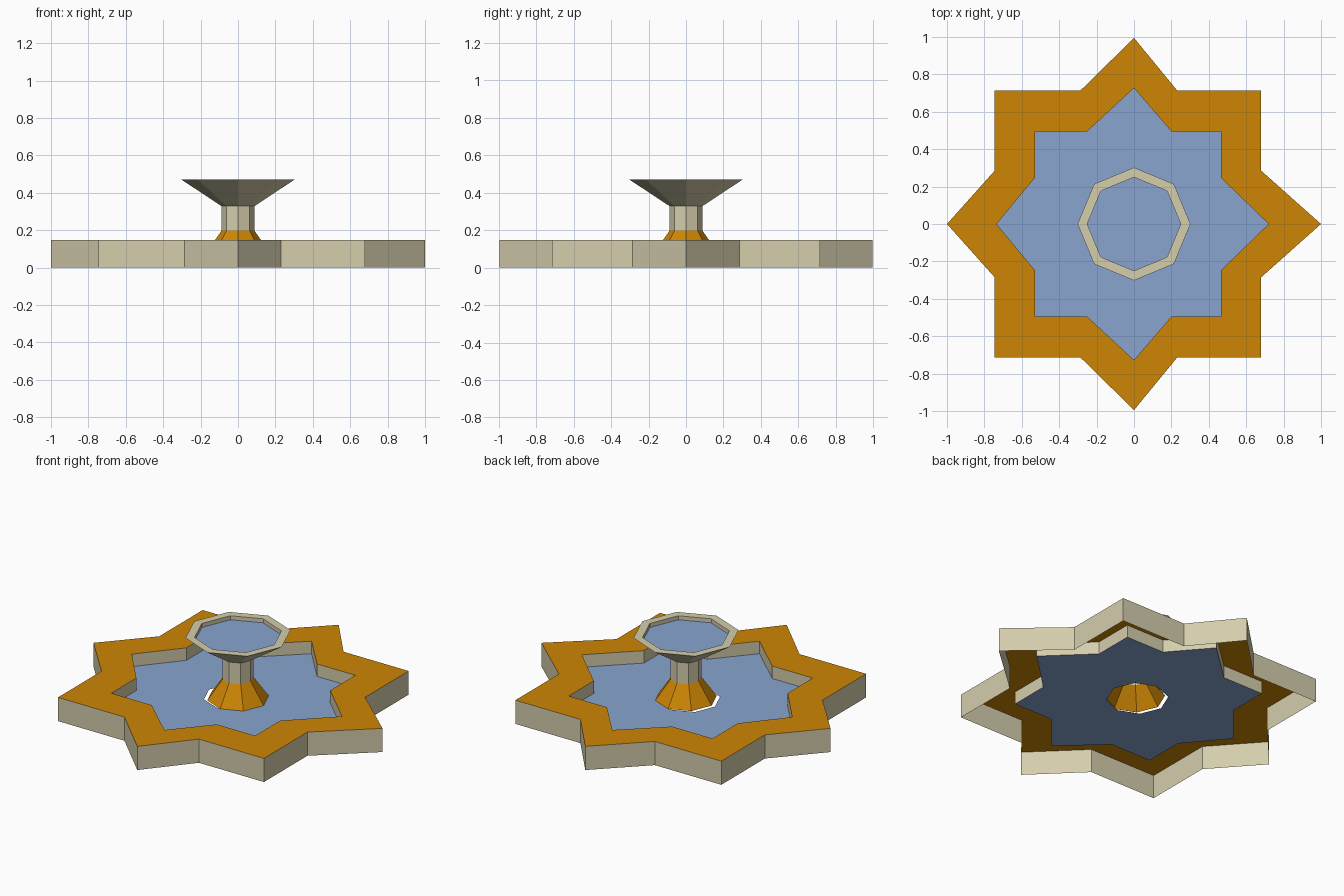
import bpy, bmesh, math

if "Cube" in bpy.data.objects:
    bpy.data.objects.remove(bpy.data.objects["Cube"])


def material(name, rgb):
    m = bpy.data.materials.new(name)
    m.diffuse_color = (*[c ** 2.2 for c in rgb], 1)
    m.use_nodes = True
    m.node_tree.nodes["Principled BSDF"].inputs["Base Color"].default_value = m.diffuse_color
    return m


STONE = material("stone", (0.83, 0.80, 0.67))
TRIM = material("ochre_trim", (0.80, 0.52, 0.05))
WATER = material("water", (0.53, 0.64, 0.81))


def finish(name, bm, mat):
    me = bpy.data.meshes.new(name)
    bm.to_mesh(me)
    bm.free()
    me.materials.append(mat)
    ob = bpy.data.objects.new(name, me)
    bpy.context.collection.objects.link(ob)
    return ob


def skin(name, loops, mat):
    """Flat-faced sheet through successive (outline, z) loops."""
    bm = bmesh.new()
    rings = [[bm.verts.new((x, y, z)) for x, y in pts] for pts, z in loops]
    for a, b in zip(rings, rings[1:]):
        n = len(a)
        for i in range(n):
            j = (i + 1) % n
            bm.faces.new((a[i], a[j], b[j], b[i]))
    return finish(name, bm, mat)


def sheet(name, outlines, z, mat):
    """Flat sheet; outlines after the first are holes."""
    bm = bmesh.new()
    edges = []
    for pts in outlines:
        vs = [bm.verts.new((x, y, z)) for x, y in pts]
        edges += [bm.edges.new((vs[i - 1], vs[i])) for i in range(len(vs))]
    bmesh.ops.triangle_fill(bm, edges=edges, use_beauty=True, normal=(0, 0, 1))
    bm.normal_update()
    for f in bm.faces:
        if f.normal.z < 0:
            f.normal_flip()
    return finish(name, bm, mat)


def star(half):
    """Mirror the back half of an outline across the x axis."""
    return half + [(x, -y) for x, y in half[-2:0:-1]]


def octagon(r, cx=0.0):
    return [(cx + r * math.cos(i * math.pi / 4), r * math.sin(i * math.pi / 4))
            for i in range(8)]


outer = star([(1, 0), (0.68, 0.285), (0.68, 0.715), (0.23, 0.715), (0, 0.995),
              (-0.285, 0.715), (-0.745, 0.715), (-0.745, 0.285), (-1, 0)])
inner = star([(0.72, 0), (0.465, 0.247), (0.465, 0.495), (0.2, 0.495), (0, 0.727),
              (-0.25, 0.495), (-0.53, 0.495), (-0.53, 0.247), (-0.735, 0)])

# Star-shaped basin, open underneath
skin("basin_outer_wall", [(outer, 0), (outer, 0.148)], STONE)
skin("basin_rim", [(outer, 0.148), (inner, 0.148)], TRIM)
skin("basin_inner_wall", [(inner, 0.148), (inner, 0.07)], STONE)

# Pool surface with a slightly offset opening around the pedestal
sheet("pool_water", [inner, octagon(0.175, -0.025)], 0.07, WATER)

# Pedestal
skin("pedestal_foot", [(octagon(0.177), 0.07), (octagon(0.088), 0.197)], TRIM)
skin("pedestal_shaft", [(octagon(0.088), 0.197), (octagon(0.088), 0.33)], STONE)

# Upper bowl and its water
skin("upper_bowl", [(octagon(0.09), 0.33), (octagon(0.302), 0.47),
                    (octagon(0.25), 0.47), (octagon(0.25), 0.445)], STONE)
sheet("bowl_water", [octagon(0.25)], 0.445, WATER)
